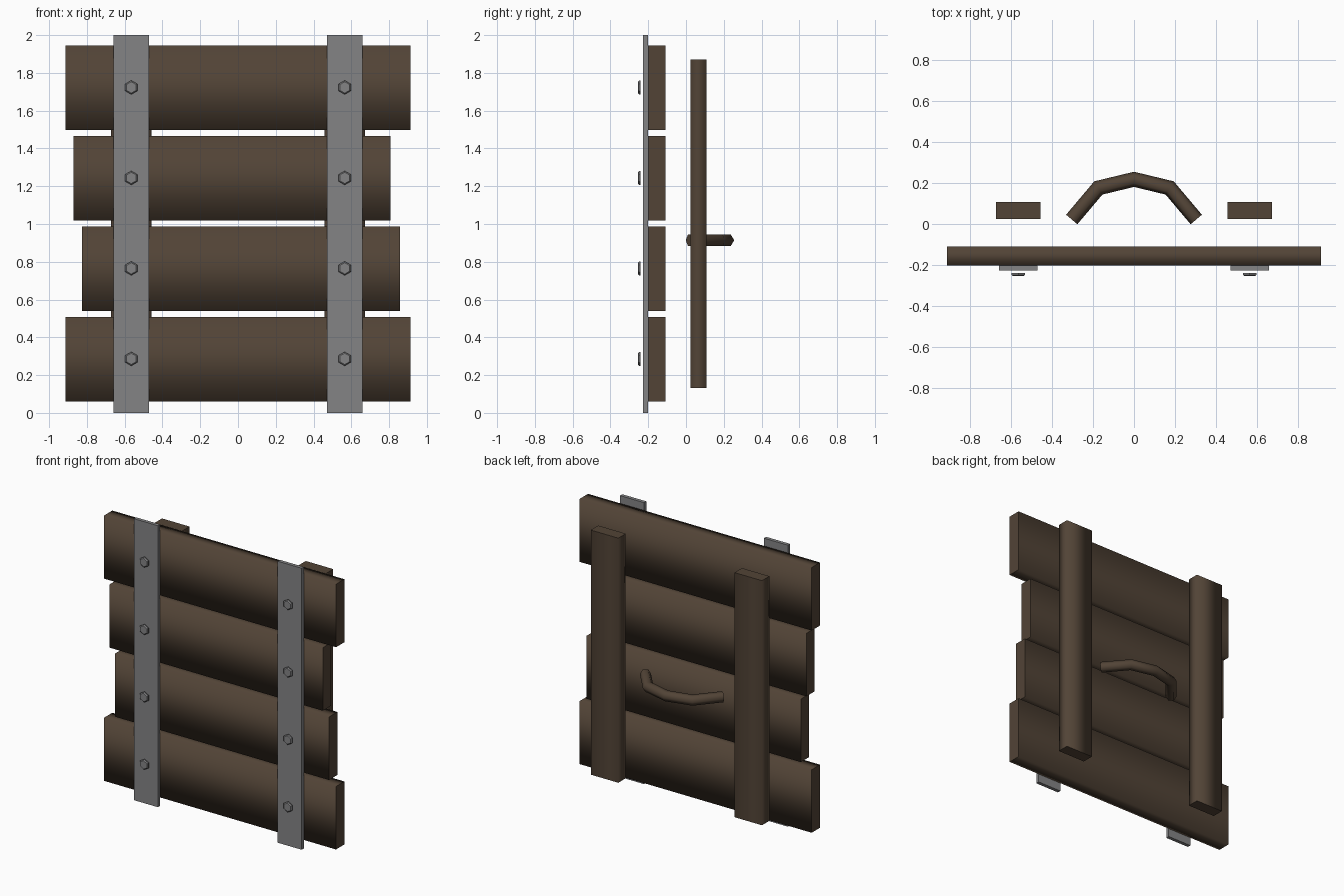
import bpy
import bmesh
from math import cos, sin, pi
from mathutils import Vector

old = bpy.data.objects.get("Cube")
if old:
    bpy.data.objects.remove(old, do_unlink=True)


def material(name, rgb, metallic=0.0):
    m = bpy.data.materials.new(name)
    m.use_nodes = True
    m.diffuse_color = (*rgb, 1)
    m.node_tree.nodes["Principled BSDF"].inputs["Base Color"].default_value = (*rgb, 1)
    return m


WOOD = material("dark_wood", (0.084, 0.057, 0.037))
IRON = material("grey_iron", (0.23, 0.23, 0.235))


def loft(name, rings, mat, smooth):
    """Skin a list of rings; sides may be smooth, end caps stay sharp."""
    bm = bmesh.new()
    loops = [[bm.verts.new(p) for p in ring] for ring in rings]
    n = len(loops[0])
    for a, b in zip(loops, loops[1:]):
        for i in range(n):
            j = (i + 1) % n
            bm.faces.new((a[i], a[j], b[j], b[i])).smooth = smooth
    for cap in (loops[0], loops[-1]):
        for e in bm.faces.new(cap).edges:
            e.smooth = False
    bmesh.ops.recalc_face_normals(bm, faces=bm.faces)
    mesh = bpy.data.meshes.new(name)
    bm.to_mesh(mesh)
    bm.free()
    mesh.materials.append(mat)
    obj = bpy.data.objects.new(name, mesh)
    bpy.context.collection.objects.link(obj)
    return obj


def beam(name, lo, hi, axis, mat, smooth):
    """Box whose end caps lie across the given axis."""
    u, v = [k for k in range(3) if k != axis]
    rings = []
    for end in (lo[axis], hi[axis]):
        ring = []
        for a, b in ((lo[u], lo[v]), (hi[u], lo[v]), (hi[u], hi[v]), (lo[u], hi[v])):
            p = [0, 0, 0]
            p[axis], p[u], p[v] = end, a, b
            ring.append(p)
        rings.append(ring)
    return loft(name, rings, mat, smooth)


# Horizontal planks, bottom to top
spans = [(-0.912, 0.912), (-0.826, 0.857), (-0.87, 0.808), (-0.912, 0.912)]
for i, (x0, x1) in enumerate(spans):
    z = 0.06 + i * 0.479
    beam(f"plank_{i + 1}", (x0, -0.202, z), (x1, -0.109, z + 0.448), 0, WOOD, True)

for side, s in (("left", 1), ("right", -1)):
    # Rear posts and front iron straps
    c = s * 0.565
    beam(f"{side}_rear_post", (c - 0.108, 0.024, 0.132), (c + 0.108, 0.108, 1.87), 2, WOOD, True)
    beam(f"{side}_strap", (c - 0.094, -0.227, 0), (c + 0.094, -0.202, 2), 2, IRON, False)
    # Hexagonal bolt heads, slightly tapered to the front
    for i in range(4):
        z = 0.286 + i * 0.479
        rings = [[(c + r * sin(k * pi / 3), y, z + r * cos(k * pi / 3)) for k in range(6)]
                 for y, r in ((-0.24, 0.037), (-0.248, 0.037), (-0.254, 0.03))]
        loft(f"{side}_bolt_{i + 1}", rings, IRON, False)

# Arched handle: hexagonal tube with mitred bends
path = [Vector(p) for p in ((-0.304, 0.022, 0.914), (-0.174, 0.176, 0.914), (0, 0.218, 0.914),
                            (0.174, 0.176, 0.914), (0.304, 0.022, 0.914))]
up = Vector((0, 0, 1))
rings = []
for i, p in enumerate(path):
    d0 = (p - path[max(i - 1, 0)]).normalized()
    d1 = (path[min(i + 1, len(path) - 1)] - p).normalized()
    tangent = (d0 + d1).normalized()
    miter = tangent.dot(d1 if i == 0 else d0)
    out = up.cross(tangent) / miter
    rings.append([p + 0.036 * (out * cos(k * pi / 3) + up * sin(k * pi / 3)) for k in range(6)])
loft("handle", rings, WOOD, True)
